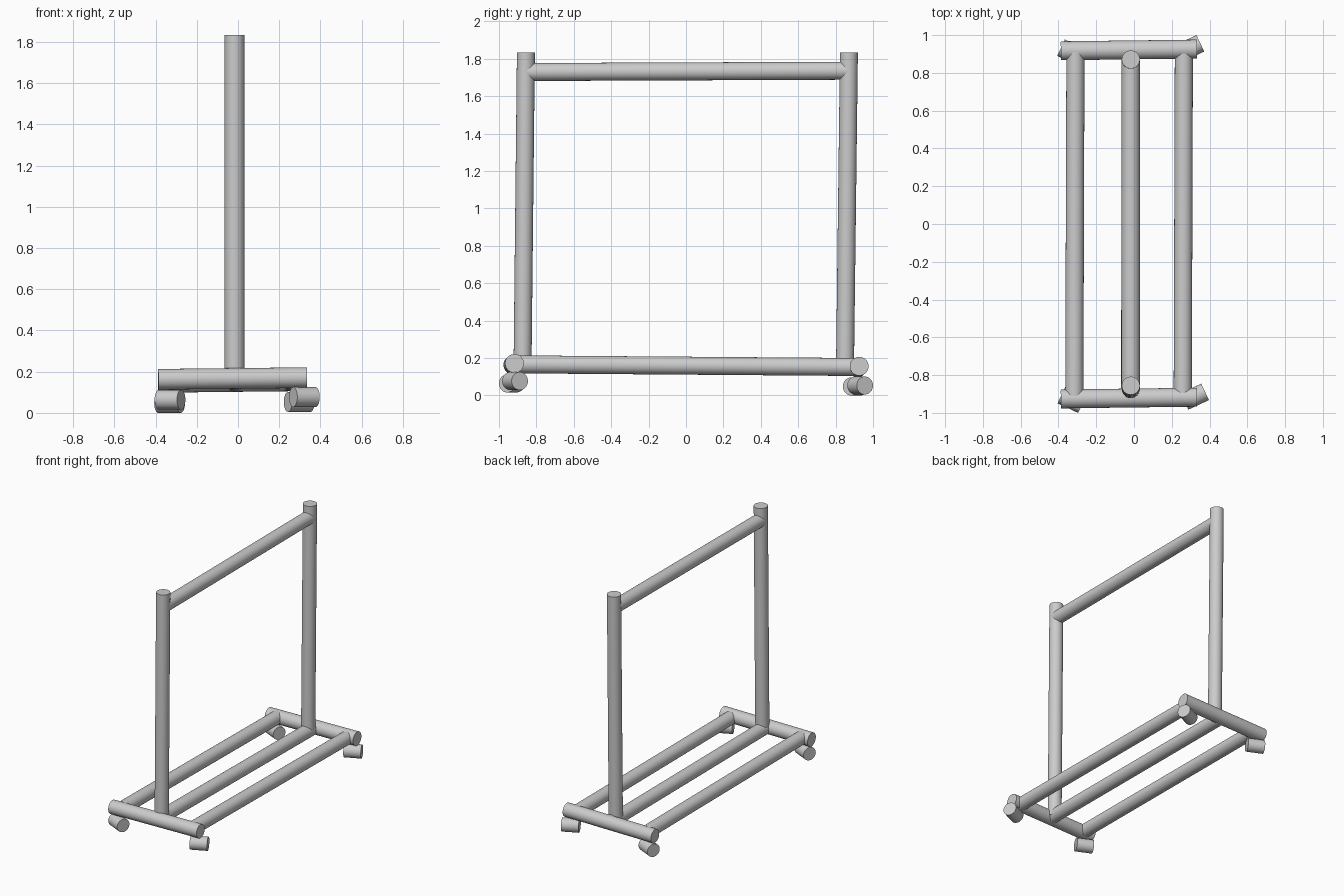
import bpy, math
from mathutils import Vector

if "Cube" in bpy.data.objects:
    bpy.data.objects.remove(bpy.data.objects["Cube"])

R = 0.048


def tube(name, a, b, r=R):
    """Smooth capped cylinder running from point a to point b."""
    a, b = Vector(a), Vector(b)
    bpy.ops.mesh.primitive_cylinder_add(vertices=40, radius=r, depth=(b - a).length,
                                        location=(a + b) / 2)
    ob = bpy.context.object
    ob.name = name
    ob.rotation_euler = (b - a).to_track_quat('Z', 'Y').to_euler()
    bpy.ops.object.shade_smooth_by_angle(angle=math.radians(35))
    return ob


# Uprights, leaning slightly to the back
tube("front_upright", (-0.017, -0.874, 0.15), (-0.017, -0.856, 1.834))
tube("back_upright", (-0.017, 0.850, 0.14), (-0.017, 0.871, 1.834))

# Hanging rail
tube("hanging_rail", (-0.017, -0.85, 1.729), (-0.017, 0.86, 1.736))

# Base cross bars
tube("front_cross_bar", (-0.387, -0.926, 0.163), (0.334, -0.917, 0.171), 0.05)
tube("back_cross_bar", (-0.387, 0.917, 0.148), (0.334, 0.926, 0.156), 0.05)

# Long base rails
for name, x in (("left", -0.313), ("middle", -0.018), ("right", 0.261)):
    tube(name + "_base_rail", (x - 0.003, -0.91, 0.166), (x + 0.003, 0.91, 0.152))

# Caster wheels: short cylinders turned about 25 degrees
casters = {
    "front_left_caster": (-0.330, -0.931, 0.064, -25),
    "front_right_caster": (0.322, -0.914, 0.077, 25),
    "back_left_caster": (-0.332, 0.908, 0.048, -25),
    "back_right_caster": (0.297, 0.931, 0.053, 25),
}
for name, (x, y, z, yaw) in casters.items():
    c = Vector((x, y, z))
    half = Vector((math.cos(math.radians(yaw)), math.sin(math.radians(yaw)), 0)) * 0.06
    tube(name, c - half, c + half)
